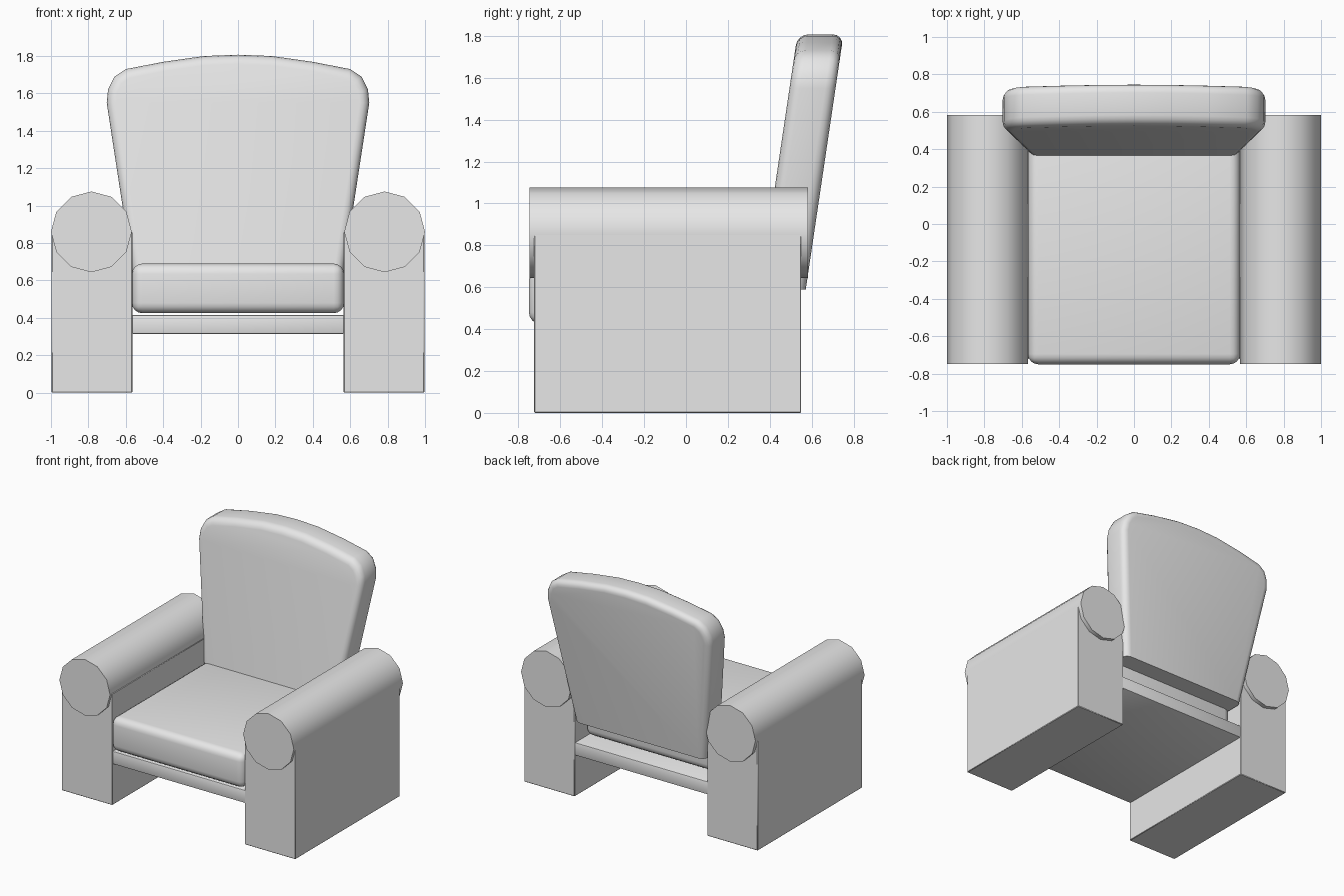
import bpy
import bmesh
import math
from mathutils import Matrix

cube = bpy.data.objects.get("Cube")
if cube:
    bpy.data.objects.remove(cube, do_unlink=True)

# Single upholstery colour
fabric = bpy.data.materials.new("grey_fabric")
fabric.use_nodes = True
GREY = (0.8, 0.8, 0.8, 1)
fabric.diffuse_color = GREY
next(n for n in fabric.node_tree.nodes
     if n.type == "BSDF_PRINCIPLED").inputs["Base Color"].default_value = GREY


def finish(name, bm, angle=40):
    """Turn a bmesh into a smooth-shaded object with sharp creases."""
    bmesh.ops.recalc_face_normals(bm, faces=bm.faces)
    mesh = bpy.data.meshes.new(name)
    bm.to_mesh(mesh)
    bm.free()
    obj = bpy.data.objects.new(name, mesh)
    bpy.context.collection.objects.link(obj)
    mesh.materials.append(fabric)
    bpy.ops.object.select_all(action="DESELECT")
    obj.select_set(True)
    bpy.context.view_layer.objects.active = obj
    bpy.ops.object.shade_smooth_by_angle(angle=math.radians(angle))
    return obj


def box(name, low, high, bevel, segments):
    """Box between two corners with rounded edges."""
    bm = bmesh.new()
    bmesh.ops.create_cube(bm, size=1)
    for v in bm.verts:
        v.co = [(a + b) / 2 + c * (b - a) for a, b, c in zip(low, high, v.co)]
    bmesh.ops.bevel(bm, geom=bm.edges[:], offset=bevel, segments=segments,
                    profile=0.5, affect="EDGES")
    return finish(name, bm)


# Arms: a panel topped by a twelve-sided roll
for side, s in (("left", 1), ("right", -1)):
    x0, x1 = sorted((s * 0.565, s * 0.997))
    box(side + "_arm_panel", (x0, -0.725, 0), (x1, 0.55, 0.86), 0.004, 1)
    bm = bmesh.new()
    bmesh.ops.create_cone(bm, cap_ends=True, segments=12, radius1=0.216,
                          radius2=0.216, depth=1.33)
    place = Matrix.Translation((s * 0.784, -0.083, 0.86))
    bmesh.ops.transform(bm, verts=bm.verts,
                        matrix=place @ Matrix.Rotation(math.pi / 2, 4, "X"))
    finish(side + "_arm_roll", bm)

# Seat
box("seat_base", (-0.57, -0.72, 0.315), (0.57, 0.545, 0.415), 0.008, 2)
box("seat_cushion", (-0.567, -0.75, 0.425), (0.567, 0.43, 0.69), 0.055, 4)

# Backrest: crowned outline, extruded, rounded all round except the bottom, leaned back
BOTTOM = 0.59
half = [(0.555, BOTTOM), (0.702, 1.55), (0.695, 1.62), (0.66, 1.69),
        (0.6, 1.73), (0.4, 1.769), (0.18, 1.8)]
outline = half + [(0, 1.807)] + [(-x, z) for x, z in reversed(half)]
bm = bmesh.new()
front = bm.faces.new([bm.verts.new((x, 0.352, z)) for x, z in outline])
back = bmesh.ops.extrude_face_region(bm, geom=[front], use_keep_orig=True)
for v in back["geom"]:
    if isinstance(v, bmesh.types.BMVert):
        v.co.y += 0.22
bmesh.ops.recalc_face_normals(bm, faces=bm.faces)
rim = [e for e in bm.edges
       if abs(e.verts[0].co.y - e.verts[1].co.y) < 0.01
       and max(v.co.z for v in e.verts) > BOTTOM + 0.01]
bmesh.ops.bevel(bm, geom=rim, offset=0.05, segments=4, profile=0.5, affect="EDGES")
for v in bm.verts:
    v.co.y += 0.148 * (v.co.z - BOTTOM)
finish("backrest", bm)
